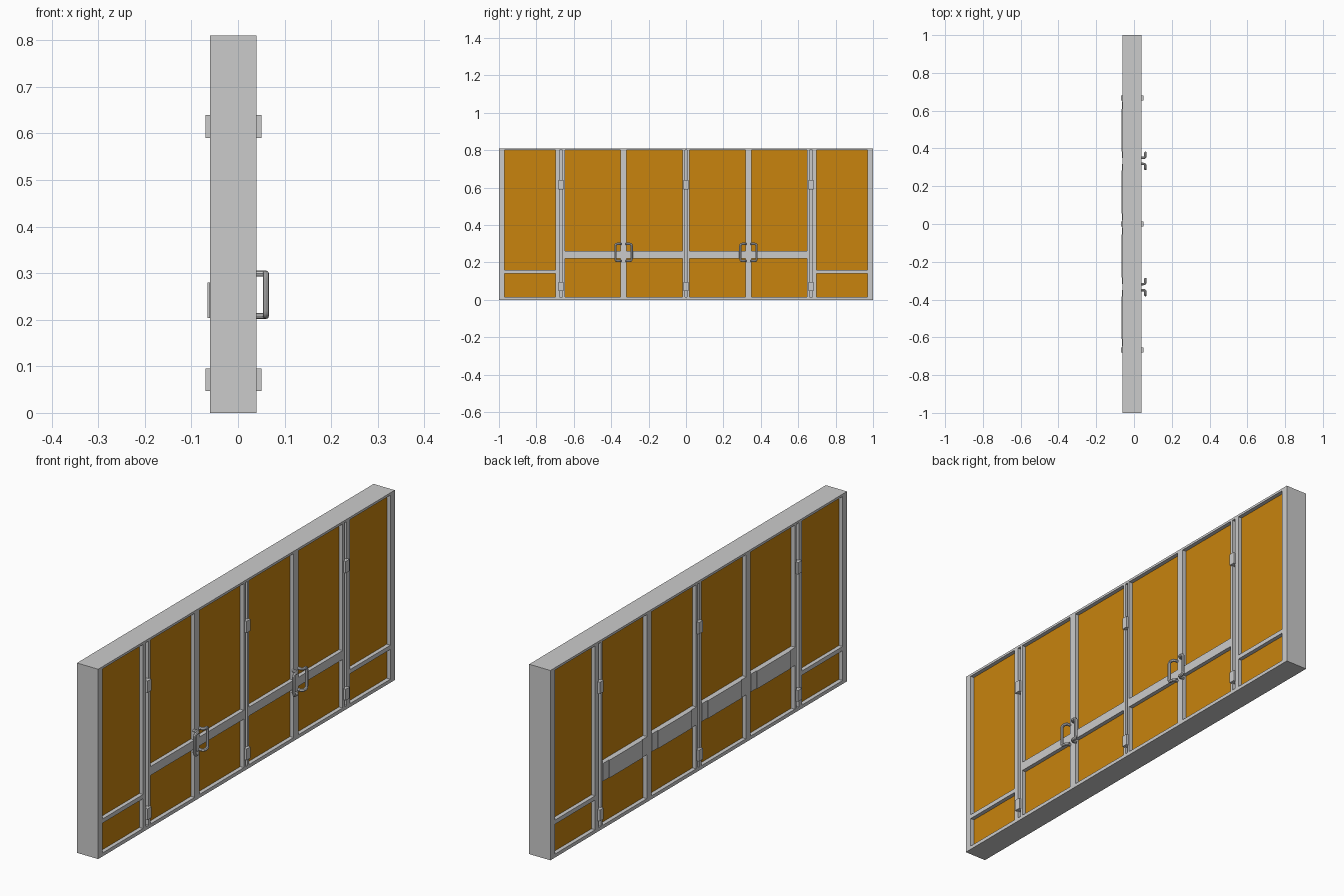
import bpy
from mathutils import Vector

if "Cube" in bpy.data.objects:
    bpy.data.objects.remove(bpy.data.objects["Cube"])

X0, X1 = -0.06, 0.04      # frame depth
TOP = 0.81

glass_mat = bpy.data.materials.new("amber_glass")
glass_mat.diffuse_color = (0.58, 0.23, 0.004, 1)
glass_mat.use_nodes = True
glass_mat.node_tree.nodes["Principled BSDF"].inputs["Base Color"].default_value = glass_mat.diffuse_color


def box(name, x, y, z, mat=None):
    bpy.ops.mesh.primitive_cube_add(size=1)
    o = bpy.context.object
    o.name = name
    o.location = [(a + b) / 2 for a, b in (x, y, z)]
    o.scale = [abs(b - a) for a, b in (x, y, z)]
    bpy.ops.object.transform_apply(location=True, rotation=False, scale=True)
    if mat:
        o.data.materials.append(mat)
    return o


def both(name, x, y, z, mat=None):
    for s, tag in ((1, "right"), (-1, "left")):
        box(f"{name}_{tag}", x, sorted((s * y[0], s * y[1])), z, mat)


def rounded(points, r, steps=4):
    # replace the inner corners of a path with small arcs
    pts = [Vector(p) for p in points]
    out = [pts[0]]
    for a, b, c in zip(pts, pts[1:], pts[2:]):
        p, q = b + (a - b).normalized() * r, b + (c - b).normalized() * r
        for i in range(steps + 1):
            t = i / steps
            out.append(p * (1 - t) ** 2 + b * 2 * t * (1 - t) + q * t ** 2)
    return out + [pts[-1]]


def tube(name, pts, radius):
    cu = bpy.data.curves.new(name, 'CURVE')
    cu.dimensions = '3D'
    cu.bevel_depth, cu.bevel_resolution, cu.use_fill_caps = radius, 2, True
    sp = cu.splines.new('POLY')
    sp.points.add(len(pts) - 1)
    for p, v in zip(sp.points, pts):
        p.co = (*v, 1)
    o = bpy.data.objects.new(name, cu)
    bpy.context.collection.objects.link(o)
    bpy.ops.object.select_all(action='DESELECT')
    o.select_set(True)
    bpy.context.view_layer.objects.active = o
    bpy.ops.object.convert(target='MESH')
    bpy.ops.object.shade_smooth_by_angle()


FULL = (X0, X1)
GLASS = (X0 + 0.017, X1 - 0.017)
Z_IN = (0.015, 0.80)

# header and sill
box("header", FULL, (-1, 1), (Z_IN[1], TOP))
box("sill", FULL, (-1, 1), (0, Z_IN[0]))

# vertical stiles, leaving shadow gaps at the hinge lines
for name, y in (("jamb", (0.97, 1)), ("side_stile", (0.698, 0.676)),
                ("hinge_stile", (0.66, 0.648)), ("meeting_stile", (0.318, 0.35)),
                ("inner_stile", (0.006, 0.018))):
    both(name, FULL, y, Z_IN)

# recessed posts inside the gaps
GAP = (X0 + 0.015, X1 - 0.015)
both("gap_post", GAP, (0.66, 0.676), Z_IN)
box("centre_post", GAP, (-0.006, 0.006), Z_IN)

# panes and cross rails
for name, y, z in (("side", (0.698, 0.97), (0.142, 0.16)),
                   ("outer_door", (0.35, 0.648), (0.222, 0.26)),
                   ("inner_door", (0.018, 0.318), (0.222, 0.26))):
    both(name + "_rail", FULL, y, z)
    both(name + "_upper_glass", GLASS, y, (z[1], Z_IN[1]), glass_mat)
    both(name + "_lower_glass", GLASS, y, (Z_IN[0], z[0]), glass_mat)

# push bars on the rear of each door leaf
for name, y, bar in (("outer", (0.35, 0.648), (0.385, 0.61)),
                     ("inner", (0.018, 0.318), (0.055, 0.282))):
    both(name + "_push_bar_housing", (-0.0625, -0.04), y, (0.204, 0.28))
    both(name + "_push_bar", (-0.066, -0.0625), bar, (0.204, 0.28))

# hinges, showing on both faces
for y in (-0.668, 0, 0.668):
    for z in ((0.047, 0.095), (0.59, 0.64)):
        box("hinge", (-0.07, 0.05), (y - 0.013, y + 0.013), z)

# paired pull handles
for c in (-0.334, 0.334):
    for s in (-1, 1):
        foot, grip = c + s * 0.016, c + s * 0.043
        path = [(0.035, foot, 0.299), (0.06, foot, 0.299), (0.06, grip, 0.299),
                (0.06, grip, 0.208), (0.06, foot, 0.208), (0.035, foot, 0.208)]
        tube("pull_handle", rounded(path, 0.011), 0.0065)
